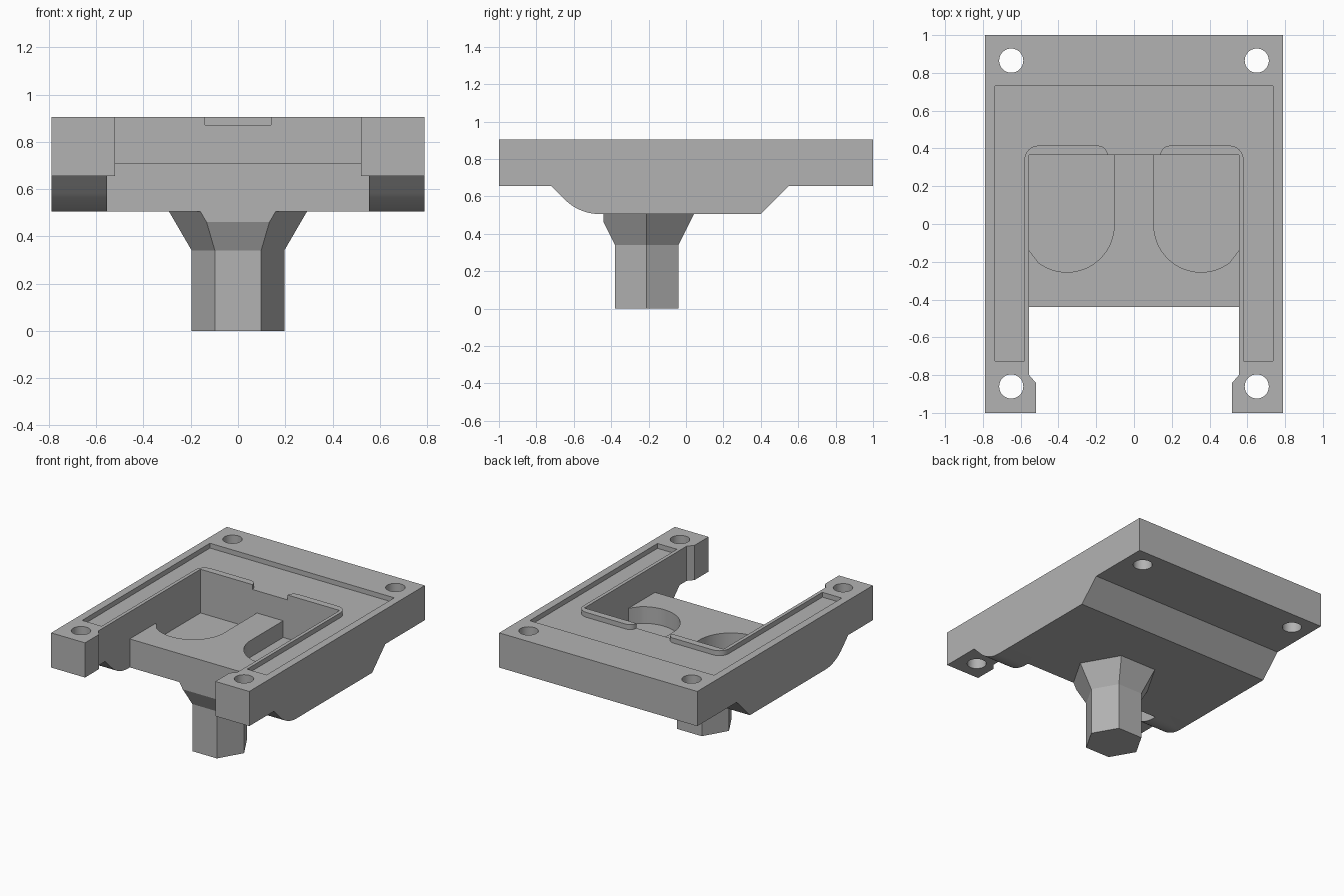
import bpy, bmesh
from math import sin, cos, radians
from mathutils import Vector

cube = bpy.data.objects.get("Cube")
if cube:
    bpy.data.objects.remove(cube, do_unlink=True)

grey = bpy.data.materials.new("plain grey")
grey.use_nodes = True
colour = (0.45, 0.45, 0.45, 1)
grey.diffuse_color = colour
grey.node_tree.nodes["Principled BSDF"].inputs["Base Color"].default_value = colour


def arc(cx, cy, r, start, end, steps=12):
    """Points on an arc, angles in degrees."""
    angles = [radians(start + (end - start) * i / steps) for i in range(steps + 1)]
    return [(cx + r * cos(a), cy + r * sin(a)) for a in angles]


def mirrored(points):
    """Close a right-half outline with its mirror image."""
    return points + [(-x, y) for x, y in reversed(points)]


def finish(name, bm):
    bmesh.ops.recalc_face_normals(bm, faces=bm.faces)
    mesh = bpy.data.meshes.new(name)
    bm.to_mesh(mesh)
    bm.free()
    mesh.materials.append(grey)
    obj = bpy.data.objects.new(name, mesh)
    bpy.context.collection.objects.link(obj)
    return obj


def prism(name, points, low, high, axis="z"):
    """Extrude an outline along z (plan) or along x (side profile)."""
    def place(p, d):
        return (p[0], p[1], d) if axis == "z" else (d, p[0], p[1])
    bm = bmesh.new()
    face = bm.faces.new([bm.verts.new(place(p, low)) for p in points])
    moved = bmesh.ops.extrude_face_region(bm, geom=[face])["geom"]
    shift = Vector((0, 0, high - low) if axis == "z" else (high - low, 0, 0))
    bmesh.ops.translate(bm, vec=shift,
                        verts=[v for v in moved if isinstance(v, bmesh.types.BMVert)])
    return finish(name, bm)


def cut(target, cutter):
    cutter.hide_render = True
    mod = target.modifiers.new("cut", "BOOLEAN")
    mod.operation, mod.solver, mod.object = "DIFFERENCE", "EXACT", cutter
    bpy.context.view_layer.objects.active = target
    bpy.ops.object.modifier_apply(modifier=mod.name)
    bpy.data.objects.remove(cutter, do_unlink=True)


TOP, STEP, BASE = 0.905, 0.655, 0.505
SIDE, FRONT, BACK = 0.555, -0.44, 0.365

# Platform: side profile with a rounded front belly and a sloped back one
profile = [(-1, TOP), (-1, STEP), (-0.72, STEP)]
profile += arc(-0.46, BASE + 0.266, 0.266, 225, 270)
profile += [(0.40, BASE), (0.55, STEP), (1, STEP), (1, TOP)]
platform = prism("platform", profile, -0.79, 0.79, "x")

# Open slot between the arms, leaving hooked arm tips
slot = [(0.52, -1.1), (0.52, -0.84), (SIDE, -0.80), (SIDE, FRONT)]
cut(platform, prism("slot_cutter", mirrored(slot), 0.3, 1.2))

# Square pocket
pocket = [(SIDE, -0.6), (SIDE, BACK)]
cut(platform, prism("pocket_cutter", mirrored(pocket), 0.71, 1.2))

# Shallow recess that leaves a raised rim round the pocket
recess = [(0.14, 0.30), (0.14, BACK)]
recess += arc(0.19, BACK, 0.05, 180, 90, 6)[1:]
recess += arc(0.505, 0.34, 0.075, 90, 0, 8)
recess += [(0.58, -0.725), (0.735, -0.725), (0.735, 0.73)]
cut(platform, prism("recess_cutter", mirrored(recess), 0.87, 1.2))

# Two round-ended finger scoops in the pocket floor
bowl = arc(0.355, -0.005, 0.25, 180, 307, 24)
scoop = [(0.105, BACK)] + [p for p in bowl if p[0] < SIDE]
scoop += [(SIDE, -0.14), (SIDE, BACK)]
for side in (1, -1):
    cut(platform, prism("scoop_cutter", [(side * x, y) for x, y in scoop], 0.59, 1.2))

# Screw holes in the corners
for x in (-0.65, 0.65):
    for y in (-0.86, 0.865):
        hole = arc(x, y, 0.064, 0, 360, 32)[:-1]
        cut(platform, prism("hole_cutter", hole, 0.3, 1.2))

# Six-sided post that flares out under the platform
bm = bmesh.new()
rings = []
for radius, z in ((0.196, 0), (0.196, 0.34), (0.292, BASE)):
    rings.append([bm.verts.new((x, y, z)) for x, y in arc(0, -0.21, radius, 0, 360, 6)[:-1]])
for low, high in zip(rings, rings[1:]):
    for i in range(6):
        j = (i + 1) % 6
        bm.faces.new((low[i], low[j], high[j], high[i]))
bm.faces.new(rings[0])
bm.faces.new(rings[-1])
# Trim the flare flush with the platform front
bmesh.ops.bisect_plane(bm, geom=bm.verts[:] + bm.edges[:] + bm.faces[:],
                       plane_co=(0, FRONT, 0), plane_no=(0, -1, 0), clear_outer=True)
bmesh.ops.holes_fill(bm, edges=[e for e in bm.edges if e.is_boundary], sides=0)
post = finish("post", bm)

# Smooth the curves, keep the corners crisp
for obj in (platform, post):
    bpy.ops.object.select_all(action="DESELECT")
    obj.select_set(True)
    bpy.context.view_layer.objects.active = obj
    bpy.ops.object.shade_smooth_by_angle(angle=radians(25))
